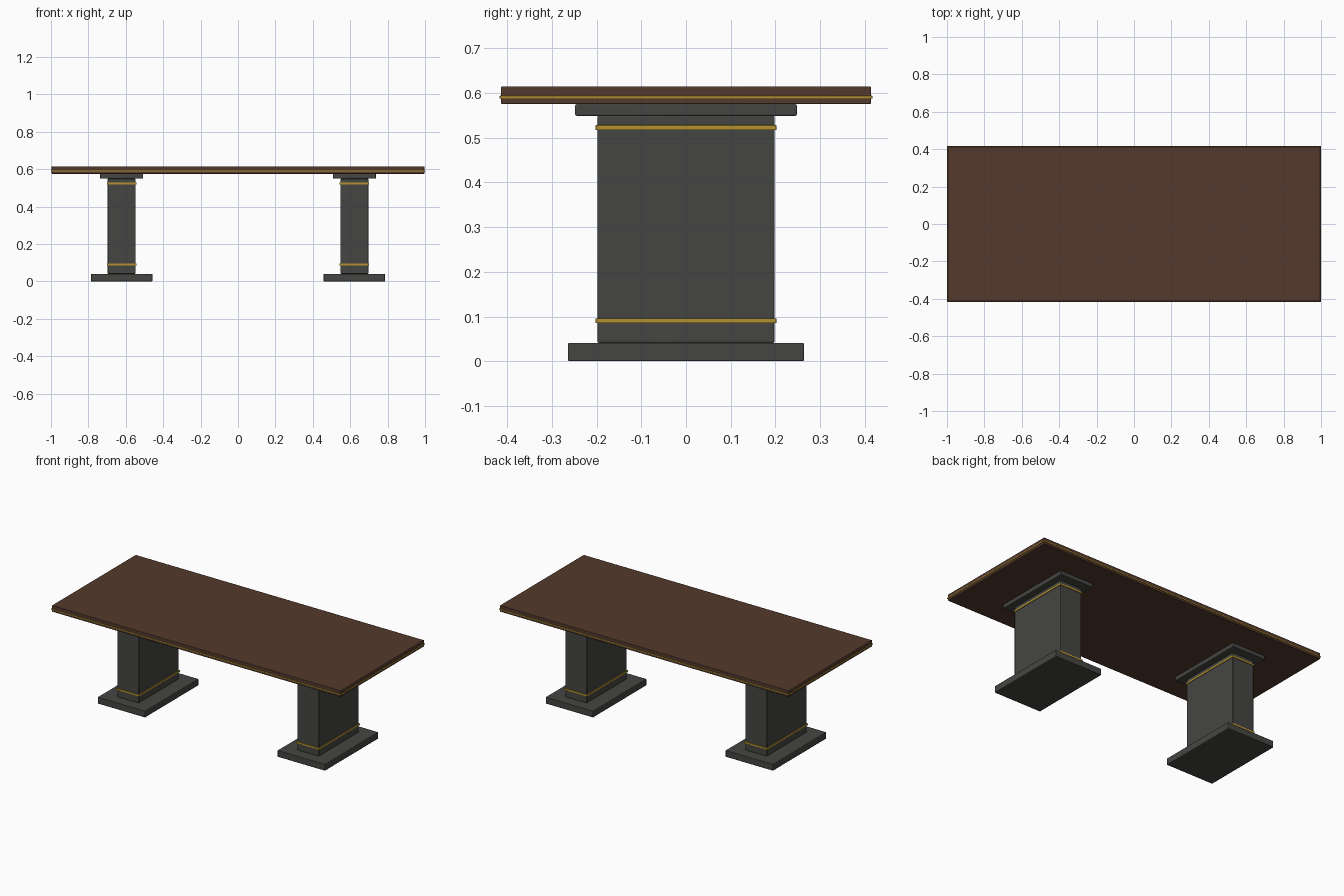
import bpy

if "Cube" in bpy.data.objects:
    bpy.data.objects.remove(bpy.data.objects["Cube"])


def material(name, rgb):
    m = bpy.data.materials.new(name)
    m.diffuse_color = (*rgb, 1)
    m.use_nodes = True
    m.node_tree.nodes["Principled BSDF"].inputs["Base Color"].default_value = m.diffuse_color
    return m


wood = material("dark_wood", (0.09, 0.042, 0.026))
charcoal = material("charcoal", (0.06, 0.06, 0.055))
brass = material("brass", (0.45, 0.29, 0.03))


def slab(name, x, half_x, half_y, z0, z1, mat, bevel):
    """Softly bevelled box between two heights."""
    bpy.ops.mesh.primitive_cube_add(size=2, location=(x, 0, (z0 + z1) / 2))
    ob = bpy.context.object
    ob.name = name
    ob.scale = (half_x, half_y, (z1 - z0) / 2)
    bpy.ops.object.transform_apply(location=False, rotation=False, scale=True)
    ob.data.materials.append(mat)
    mod = ob.modifiers.new("soft_edges", "BEVEL")
    mod.width = bevel
    mod.segments = 2
    bpy.ops.object.shade_smooth_by_angle()
    return ob


# Table top with a thin brass inlay line around the edge
slab("table_top", 0, 0.997, 0.414, 0.575, 0.615, wood, 0.003)
slab("top_edge_inlay", 0, 1.0, 0.417, 0.588, 0.594, brass, 0.0005)

# Two pedestals: foot, column, cap and two brass bands each
for side, x in (("left", -0.622), ("right", 0.622)):
    slab(f"{side}_foot", x, 0.164, 0.264, 0, 0.041, charcoal, 0.003)
    slab(f"{side}_column", x, 0.075, 0.198, 0.041, 0.549, charcoal, 0.003)
    slab(f"{side}_cap", x, 0.115, 0.248, 0.549, 0.575, charcoal, 0.003)
    slab(f"{side}_lower_band", x, 0.079, 0.202, 0.085, 0.096, brass, 0.0005)
    slab(f"{side}_upper_band", x, 0.079, 0.202, 0.517, 0.528, brass, 0.0005)
